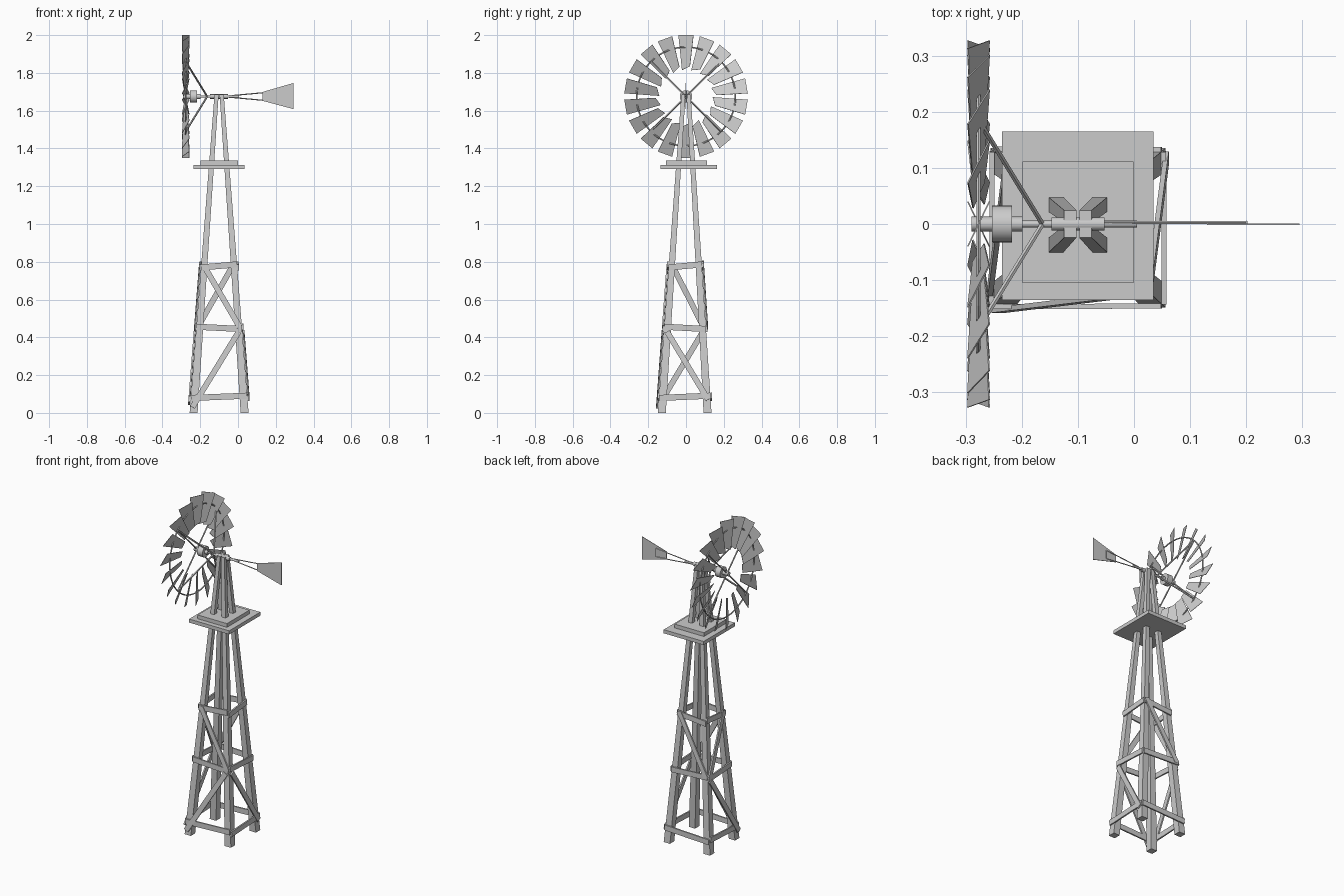
import bpy, bmesh, math
from mathutils import Vector, Matrix

if "Cube" in bpy.data.objects:
    bpy.data.objects.remove(bpy.data.objects["Cube"])

grey = bpy.data.materials.new("weathered_grey")
grey.use_nodes = True
grey.diffuse_color = (0.6, 0.6, 0.6, 1)
bsdf = next(n for n in grey.node_tree.nodes if n.type == 'BSDF_PRINCIPLED')
bsdf.inputs["Base Color"].default_value = (0.6, 0.6, 0.6, 1)
bsdf.inputs["Roughness"].default_value = 0.8


def finish(name, bm, smooth=False):
    bmesh.ops.recalc_face_normals(bm, faces=bm.faces)
    mesh = bpy.data.meshes.new(name)
    bm.to_mesh(mesh)
    bm.free()
    mesh.materials.append(grey)
    ob = bpy.data.objects.new(name, mesh)
    bpy.context.collection.objects.link(ob)
    if smooth:
        bpy.ops.object.select_all(action='DESELECT')
        ob.select_set(True)
        bpy.context.view_layer.objects.active = ob
        bpy.ops.object.shade_smooth_by_angle(angle=math.radians(40))
    return ob


def loft(name, ring_a, ring_b):
    """Closed solid between two matching outlines."""
    bm = bmesh.new()
    a = [bm.verts.new(p) for p in ring_a]
    b = [bm.verts.new(p) for p in ring_b]
    bm.faces.new(a)
    bm.faces.new(b)
    for i in range(len(a)):
        j = (i + 1) % len(a)
        bm.faces.new((a[i], a[j], b[j], b[i]))
    return finish(name, bm)


def square(x, y, z, hx, hy):
    return [Vector((x + sx * hx, y + sy * hy, z))
            for sx, sy in ((-1, -1), (1, -1), (1, 1), (-1, 1))]


def plank(name, p, q, normal, width, thick):
    """Flat board from p to q, its broad side facing normal."""
    along = (q - p).normalized()
    side = along.cross(normal).normalized() * width / 2
    out = side.cross(along).normalized() * thick / 2
    ends = [side + out, -side + out, -side - out, side - out]
    loft(name, [p + e for e in ends], [q + e for e in ends])


def rod(name, p, q, radius, sides=8):
    p, q = Vector(p), Vector(q)
    bm = bmesh.new()
    turn = (q - p).to_track_quat('Z', 'Y').to_matrix().to_4x4()
    bmesh.ops.create_cone(bm, cap_ends=True, segments=sides, radius1=radius,
                          radius2=radius, depth=(q - p).length,
                          matrix=Matrix.Translation((p + q) / 2) @ turn)
    finish(name, bm, sides > 8)


# Tapering legs, running from the ground to the head
HEAD_Z = 1.685


def leg_section(sx, sy, z):
    t = z / HEAD_Z
    base = Vector((-0.1 + sx * 0.135, -0.007 + sy * 0.121))
    top = Vector((-0.1 + sx * 0.0135, sy * 0.0135))
    c = base.lerp(top, t)
    return c.x, c.y, 0.021 + (0.011 - 0.021) * t


for sx, xn in ((-1, "right"), (1, "left")):
    for sy, yn in ((-1, "front"), (1, "back")):
        rings = []
        for z in (0, HEAD_Z):
            x, y, h = leg_section(sx, sy, z)
            rings.append(square(x, y, z, h, h))
        loft(f"{yn}_{xn}_leg", *rings)

# Braces nailed to the outer faces of the legs
SIDES = {"front": (0, -1), "back": (0, 1), "left": (1, 0), "right": (-1, 0)}


def on_face(side, u, z, lift):
    nx, ny = SIDES[side]
    lo, hi = leg_section(-1, -1, z), leg_section(1, 1, z)
    h = lo[2]
    x0, x1, y0, y1 = lo[0] - h, hi[0] + h, lo[1] - h, hi[1] + h
    f = (u + 1) / 2
    if nx:
        return Vector((x1 + lift if nx > 0 else x0 - lift, y0 + f * (y1 - y0), z))
    return Vector((x0 + f * (x1 - x0), y1 + lift if ny > 0 else y0 - lift, z))


def brace(name, side, u0, z0, u1, z1, width, lift):
    plank(name, on_face(side, u0, z0, lift), on_face(side, u1, z1, lift),
          Vector((*SIDES[side], 0)), width, 0.009)


for side in SIDES:
    for z, tilt in ((0.085, 0.006), (0.45, -0.006), (0.778, 0.008)):
        brace(f"{side}_rail", side, -1, z - tilt, 1, z + tilt, 0.032, 0.004)

for side, u0, z0, u1, z1 in (
        ("front", -0.92, 0.03, 0.85, 0.43), ("front", -0.85, 0.78, 0.9, 0.455),
        ("back", 0.9, 0.80, -0.95, 0.45), ("left", -0.85, 0.43, 0.9, 0.07),
        ("right", 0.85, 0.43, -0.95, 0.05), ("right", -0.85, 0.79, 0.95, 0.44)):
    brace(f"{side}_diagonal", side, u0, z0, u1, z1, 0.03, 0.007)

# Two-step platform
loft("platform", square(-0.1, 0.015, 1.29, 0.135, 0.15),
     square(-0.1, 0.015, 1.312, 0.135, 0.15))
loft("platform_step", square(-0.1, 0.003, 1.312, 0.099, 0.108),
     square(-0.1, 0.003, 1.335, 0.099, 0.108))

# Head, shaft and hub, all along x
AXIS_Z = 1.675
for name, x0, x1, r in (("gearbox", -0.147, -0.053, 0.012),
                        ("main_shaft", -0.26, 0.005, 0.006),
                        ("hub", -0.253, -0.217, 0.033),
                        ("hub_collar", -0.217, -0.199, 0.013),
                        ("hub_nose", -0.29, -0.253, 0.013)):
    rod(name, (x0, 0, AXIS_Z), (x1, 0, AXIS_Z), r, 24)

# Wheel of eighteen pitched blades
WHEEL_X = -0.277


def wheel_point(angle, r, t=0, x=WHEEL_X):
    s, c = math.sin(angle), math.cos(angle)
    return Vector((x, r * s + t * c, AXIS_Z + r * c - t * s))


bm = bmesh.new()
for i in range(18):
    a = i * math.tau / 18
    outline = [(0.325, -0.04), (0.325, 0.04), (0.16, 0.021), (0.14, -0.021)]
    pts = [wheel_point(a, r, t, WHEEL_X + t * 0.48) for r, t in outline]
    n = (pts[1] - pts[0]).cross(pts[2] - pts[1]).normalized() * 0.0012
    v = [bm.verts.new(p + n) for p in pts] + [bm.verts.new(p - n) for p in pts]
    bm.faces.new(v[:4])
    bm.faces.new(v[7:3:-1])
    for k in range(4):
        m = (k + 1) % 4
        bm.faces.new((v[k], v[m], v[m + 4], v[k + 4]))
finish("wheel_blades", bm)

# Ring tying the blades together
bpy.ops.mesh.primitive_torus_add(major_radius=0.262, minor_radius=0.004,
                                 major_segments=54, minor_segments=6,
                                 location=(WHEEL_X, 0, AXIS_Z),
                                 rotation=(0, math.pi / 2, 0))
ring = bpy.context.object
ring.name = "wheel_ring"
ring.data.materials.append(grey)

# Spokes in the wheel plane and struts back to the shaft
for i in range(4):
    a = math.pi / 4 + i * math.pi / 2
    rod("wheel_spoke", wheel_point(a, 0.005), wheel_point(a, 0.262), 0.004, 6)
    rod("wheel_strut", (-0.163, 0, AXIS_Z), wheel_point(a, 0.262), 0.005, 6)

# Tail rods and vane
for s in (-1, 1):
    rod("tail_rod", (-0.055, 0.003, AXIS_Z + s * 0.003),
        (0.2, 0.003, AXIS_Z + s * 0.026), 0.003, 6)
rod("tail_tie", (0.2, 0.003, AXIS_Z - 0.026), (0.2, 0.003, AXIS_Z + 0.026), 0.003, 6)
vane = [(0.13, 1.652), (0.295, 1.608), (0.295, 1.747), (0.13, 1.699)]
loft("tail_vane", [Vector((x, -0.002, z)) for x, z in vane],
     [Vector((x, 0.001, z)) for x, z in vane])
